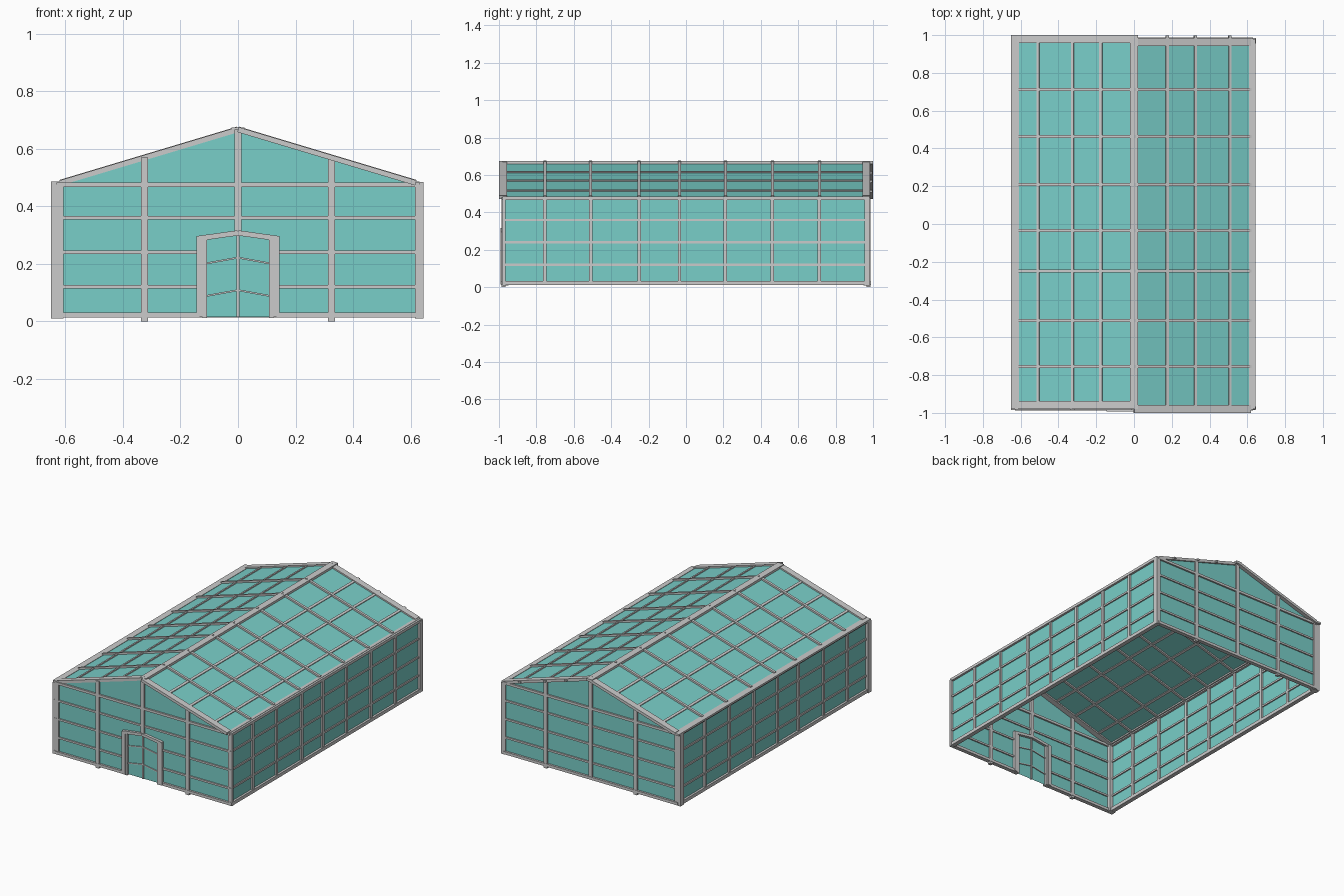
import bpy, bmesh
from mathutils import Vector as V

cube = bpy.data.objects.get("Cube")
if cube:
    bpy.data.objects.remove(cube)


def material(name, rgb):
    m = bpy.data.materials.new(name)
    m.use_nodes = True
    m.diffuse_color = (*rgb, 1)
    m.node_tree.nodes["Principled BSDF"].inputs["Base Color"].default_value = (*rgb, 1)
    return m


GLASS = material("teal glass", (0.19, 0.62, 0.58))
FRAME = material("light grey frame", (0.6, 0.6, 0.6))


def finish(name, bm, mat):
    me = bpy.data.meshes.new(name)
    bm.to_mesh(me)
    bm.free()
    me.materials.append(mat)
    ob = bpy.data.objects.new(name, me)
    bpy.context.collection.objects.link(ob)


def bars(name, segments, width, depth, normal, mat=FRAME):
    """Straight bars from point to point; depth runs along the normal."""
    bm = bmesh.new()
    for p, q in segments:
        p, q, n = V(p), V(q), V(normal).normalized()
        s = (q - p).normalized().cross(n) * width / 2
        n = n * depth / 2
        ends = [[bm.verts.new(c + a * s + b * n) for a, b in
                 ((-1, -1), (1, -1), (1, 1), (-1, 1))] for c in (p, q)]
        bm.faces.new(ends[0])
        bm.faces.new(ends[1][::-1])
        for i in range(4):
            j = (i + 1) % 4
            bm.faces.new((ends[0][i], ends[1][i], ends[1][j], ends[0][j]))
    bmesh.ops.recalc_face_normals(bm, faces=bm.faces)
    finish(name, bm, mat)


def panel(name, points):
    bm = bmesh.new()
    bm.faces.new([bm.verts.new(p) for p in points])
    finish(name, bm, GLASS)


HALF, END, SILL, EAVE, RIDGE, SLOPE = 0.63, 0.975, 0.022, 0.475, 0.666, 0.3
RAILS = (0.12, 0.24, 0.36)
BAYS = (-0.755, -0.51, -0.25, -0.035, 0.21, 0.462, 0.713)
PURLINS = (0.175, 0.325, 0.508)


def roof_z(x):
    return RIDGE - SLOPE * abs(x)


# Side walls and roof slopes
for side, sx in (("left", 1), ("right", -1)):
    x, out = sx * HALF, (sx, 0, 0)
    panel(side + "_wall_glass", [(x, -END, 0.015), (x, END, 0.015),
                                 (x, END, roof_z(x)), (x, -END, roof_z(x))])
    bars(side + "_wall_posts", [((x, y, SILL), (x, y, EAVE)) for y in BAYS], 0.018, 0.022, out)
    bars(side + "_wall_rails", [((x, -0.985, z), (x, 0.975, z)) for z in RAILS], 0.012, 0.016, out)
    bars(side + "_sill", [((x, -0.985, SILL), (x, 0.98, SILL))], 0.022, 0.028, out)
    bars(side + "_eave_beam", [((x, -0.98, EAVE), (x, 0.98, EAVE))], 0.018, 0.028, out)

    up = (sx * SLOPE, 0, 1)
    edge = sx * 0.618
    start, stop = (-0.98, 1.0) if sx < 0 else (-1.0, 0.985)
    panel(side + "_roof_glass", [(0, -0.97, RIDGE), (x, -0.97, roof_z(x)),
                                 (x, 0.975, roof_z(x)), (0, 0.975, RIDGE)])
    bars(side + "_roof_rafters", [((0, y, RIDGE + 0.001), (edge, y, roof_z(edge) + 0.001))
                                  for y in BAYS], 0.016, 0.02, up)
    bars(side + "_roof_purlins", [((sx * p, -0.96, roof_z(p)), (sx * p, 0.997, roof_z(p)))
                                  for p in PURLINS], 0.016, 0.012, up)
    bars(side + "_gable_rafters", [((0, y, RIDGE), (edge, y, roof_z(edge)))
                                   for y in (start + 0.021, stop - 0.021)], 0.042, 0.018, up)

# Eave trim on the wider side, and ridge beam
bars("right_eave_trim", [((-0.629, -0.98, 0.48), (-0.629, 1.0, 0.48))], 0.042, 0.012, (0, 0, 1))
bars("left_eave_trim", [((0.62, -0.98, 0.48), (0.62, 0.98, 0.48))], 0.022, 0.012, (0, 0, 1))
bars("ridge_beam", [((0, -0.98, 0.666), (0, 1.0, 0.666))], 0.044, 0.016, (0, 0, 1))

# Corner posts
bars("right_corner_posts", [((-0.628, y, 0.01), (-0.628, y, EAVE)) for y in (-0.967, 0.967)],
     0.044, 0.034, (0, 1, 0))
bars("left_back_corner_post", [((0.63, 0.97, 0.01), (0.63, 0.97, EAVE))], 0.03, 0.03, (0, 1, 0))
bars("left_front_corner_post", [((0.63, -0.974, 0.01), (0.63, -0.974, EAVE))], 0.03, 0.016, (0, 1, 0))

# Gable walls
DOOR = 0.133
for end, sy in (("front", -1), ("back", 1)):
    y, out = sy * END, (0, sy, 0)
    panel(end + "_gable_glass", [(-HALF, y, 0.015), (HALF, y, 0.015), (HALF, y, roof_z(HALF)),
                                 (0, y, RIDGE), (-HALF, y, roof_z(HALF))])
    bars(end + "_mullions", [((x, y, 0 if x else (0.31 if sy < 0 else 0.015)),
                              (x, y, roof_z(x))) for x in (-0.325, 0, 0.325)], 0.024, 0.022, out)
    bars(end + "_tie_beam", [((-HALF, y, EAVE), (HALF, y, EAVE))], 0.016, 0.022, out)
    # The front rails and sill stop at the door opening
    spans = [(-HALF, -DOOR), (DOOR, HALF)] if sy < 0 else [(-HALF, HALF)]
    bars(end + "_rails", [((a, y, z), (b, y, z)) for z in RAILS[:2] for a, b in spans]
         + [((-HALF, y, RAILS[2]), (HALF, y, RAILS[2]))], 0.012, 0.016, out)
    bars(end + "_sill", [((a, y, SILL), (b, y, SILL)) for a, b in spans], 0.018, 0.026, out)

# Door with a shallow peaked head
y, out = -END, (0, -1, 0)
for side, sx in (("left", 1), ("right", -1)):
    bars(side + "_door_jamb", [((sx * DOOR, y, 0.015), (sx * DOOR, y, 0.293))], 0.024, 0.036, out)
    bars(side + "_door_stile", [((sx * 0.115, y, 0.012), (sx * 0.115, y, 0.285))], 0.016, 0.028, out)
    bars(side + "_door_head", [((0, y, 0.307), (sx * 0.143, y, 0.287))], 0.018, 0.034, out)
    bars(side + "_door_rails", [((0, y, z), (sx * 0.11, y, z - 0.02)) for z in (0.108, 0.221)],
         0.006, 0.012, out)
bars("door_centre_bar", [((0, y, 0.015), (0, y, 0.305))], 0.01, 0.014, out)
